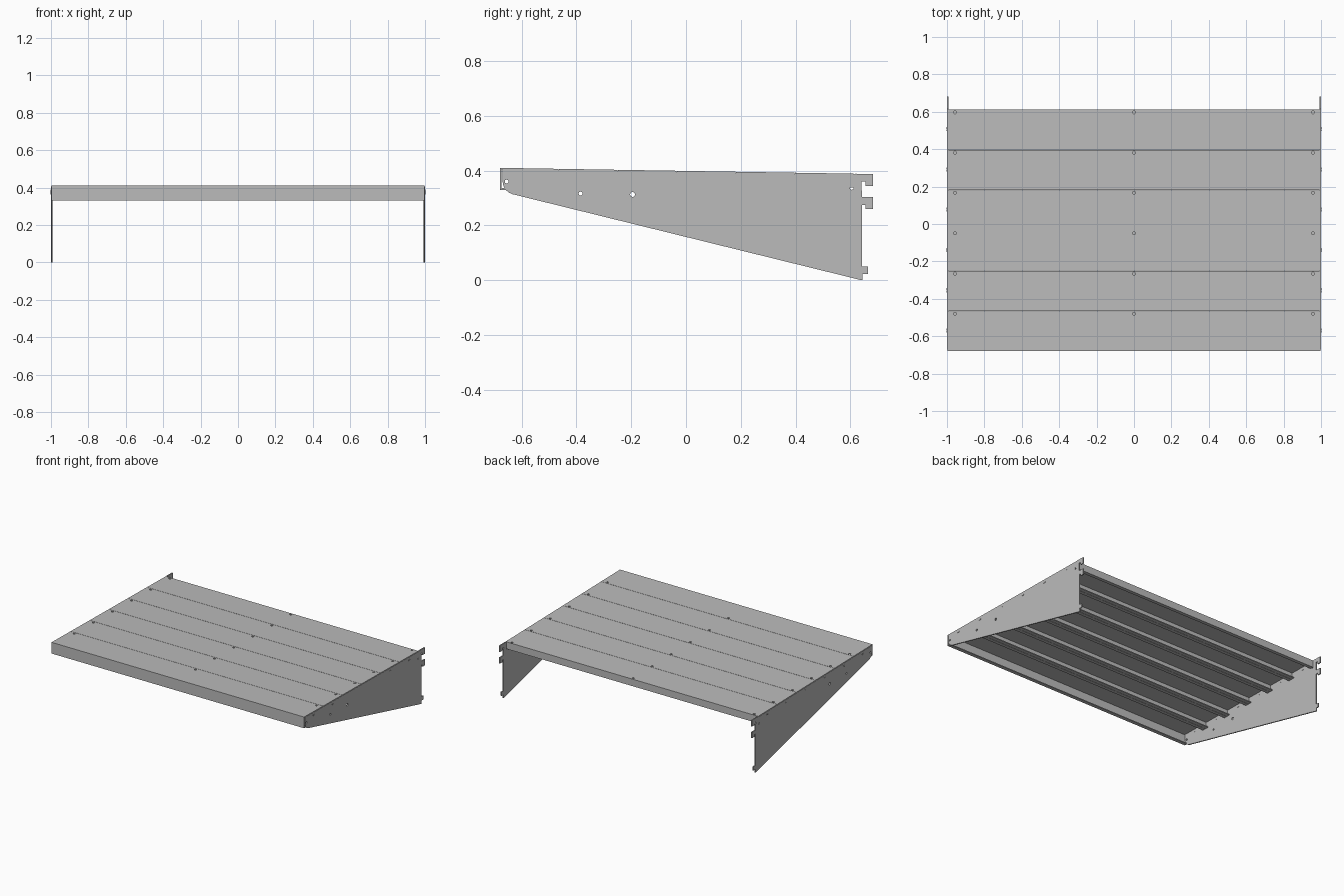
import bpy
import bmesh
import math
from mathutils import Matrix

if "Cube" in bpy.data.objects:
    bpy.data.objects.remove(bpy.data.objects["Cube"], do_unlink=True)

steel = bpy.data.materials.new("grey steel")
steel.use_nodes = True
GREY = (0.5, 0.5, 0.5, 1)
steel.diffuse_color = GREY
steel.node_tree.nodes["Principled BSDF"].inputs["Base Color"].default_value = GREY

FRONT, PITCH, COUNT = -0.68, 0.2155, 6
SHEET = 0.006


def top(y):
    """Height of the gently sloping shelf surface."""
    return 0.41 - 0.0165 * (y - FRONT)


def finish(name, bm):
    mesh = bpy.data.meshes.new(name)
    bm.to_mesh(mesh)
    bm.free()
    mesh.materials.append(steel)
    obj = bpy.data.objects.new(name, mesh)
    bpy.context.collection.objects.link(obj)
    return obj


def cylinder(bm, centre, radius, depth, axis):
    turn = Matrix.Rotation(math.pi / 2, 4, "Y") if axis == "X" else Matrix()
    bmesh.ops.create_cone(bm, cap_ends=True, segments=16, radius1=radius,
                          radius2=radius, depth=depth,
                          matrix=Matrix.Translation(centre) @ turn)


def drill(obj, holes, depth, axis):
    """Cut round holes, given as (centre, radius)."""
    bm = bmesh.new()
    for centre, radius in holes:
        cylinder(bm, centre, radius, depth, axis)
    cutter = finish("hole_cutter", bm)
    cutter.hide_render = True
    mod = obj.modifiers.new("holes", "BOOLEAN")
    mod.operation, mod.solver, mod.object = "DIFFERENCE", "EXACT", cutter
    bpy.context.view_layer.update()
    graph = bpy.context.evaluated_depsgraph_get()
    obj.data = bpy.data.meshes.new_from_object(obj.evaluated_get(graph))
    obj.modifiers.clear()
    bpy.data.objects.remove(cutter, do_unlink=True)


# Folded shelf planks: flanges front and back, each with an inward lip
for i in range(COUNT):
    y0 = FRONT + i * PITCH
    y1 = y0 + PITCH - 0.002
    drop = 0.08 if i == 0 else 0.05
    lip = 0.025
    path = [(y0 + lip, top(y0) - drop), (y0, top(y0) - drop), (y0, top(y0)),
            (y1, top(y1)), (y1, top(y1) - 0.05), (y1 - lip, top(y1) - 0.05)]
    bm = bmesh.new()
    rows = [[bm.verts.new((x, y, z)) for x in (-0.998, 0.998)] for y, z in path]
    for a, b in zip(rows, rows[1:]):
        bm.faces.new((a[0], a[1], b[1], b[0]))
    plank = finish(f"shelf_plank_{i + 1}", bm)
    fold = plank.modifiers.new("sheet", "SOLIDIFY")
    fold.thickness, fold.offset, fold.use_even_offset = SHEET, -1, True
    yh = y1 - 0.014
    drill(plank, [((x, yh, top(yh)), 0.008) for x in (-0.957, 0, 0.957)], 0.04, "Z")

# Side bracket outline: rounded nose, tapered lower edge, hooks at the back
nose = [(-0.62 - 0.05 * math.cos(a), 0.362 - 0.05 * math.sin(a))
        for a in (math.radians(15 * k) for k in range(6))]
outline = [(-0.67, top(-0.67) - 0.004)] + nose + [
    (0.64, 0.0), (0.645, 0.0), (0.645, 0.022), (0.664, 0.022), (0.664, 0.05),
    (0.643, 0.05), (0.643, 0.275), (0.656, 0.275), (0.656, 0.26), (0.682, 0.26),
    (0.682, 0.303), (0.643, 0.303), (0.64, 0.361), (0.656, 0.361),
    (0.656, 0.343), (0.682, 0.343), (0.682, top(0.68)),
    (0.62, top(0.62)), (0.61, top(0.61) - 0.004)]
bolt_holes = [(-0.655, 0.36, 0.007), (-0.385, 0.316, 0.007),
              (-0.195, 0.313, 0.009), (0.605, 0.337, 0.007)]

for side, label in ((1, "left"), (-1, "right")):
    bm = bmesh.new()
    face = bm.faces.new([bm.verts.new((side * 0.992, y, z)) for y, z in outline])
    ext = bmesh.ops.extrude_face_region(bm, geom=[face])
    moved = [v for v in ext["geom"] if isinstance(v, bmesh.types.BMVert)]
    bmesh.ops.translate(bm, verts=moved, vec=(side * 0.008, 0, 0))
    bmesh.ops.recalc_face_normals(bm, faces=bm.faces)
    bracket = finish(f"{label}_bracket", bm)
    drill(bracket, [((side * 0.996, y, z), r) for y, z, r in bolt_holes], 0.05, "X")

    # Paired rivets fixing each plank to the bracket
    bm = bmesh.new()
    for i in range(COUNT):
        y = FRONT + 0.11 + i * PITCH
        for dy in (-0.006, 0.006):
            cylinder(bm, (side * 0.996, y + dy, top(y) - 0.024), 0.005, 0.011, "X")
    finish(f"{label}_rivets", bm)
